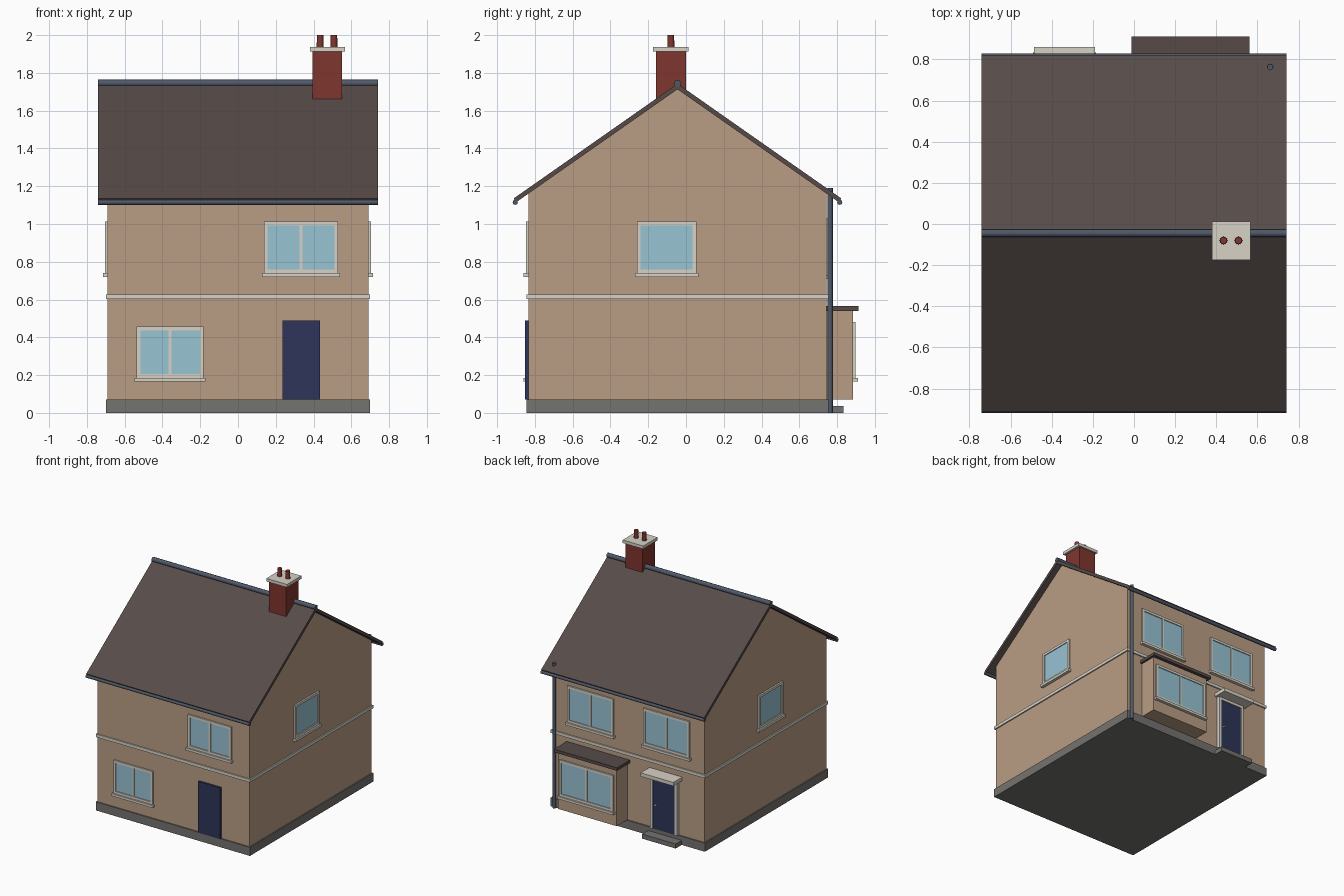
import bpy, bmesh, math
from mathutils import Matrix, Vector

if "Cube" in bpy.data.objects:
    bpy.data.objects.remove(bpy.data.objects["Cube"])


def mat(name, r, g, b):
    lin = [((c / 255 + 0.055) / 1.055) ** 2.4 for c in (r, g, b)]
    m = bpy.data.materials.new(name)
    m.diffuse_color = (*lin, 1)
    m.use_nodes = True
    m.node_tree.nodes["Principled BSDF"].inputs["Base Color"].default_value = m.diffuse_color
    return m


WALL = mat("tan render", 186, 157, 132)
ROOF = mat("brown tile", 86, 75, 73)
SLATE = mat("blue grey metal", 80, 89, 105)
WHITE = mat("off white trim", 215, 210, 198)
GLASS = mat("pale blue glass", 152, 195, 212)
DOOR = mat("navy paint", 45, 53, 90)
STONE = mat("grey stone", 116, 115, 112)
BRICK = mat("red brick", 128, 54, 46)

# Main dimensions
HX, Y0, Y1, RIDGE, SLOPE = 0.69, -0.835, 0.745, -0.045, 0.70
APEX = 1.713


def finish(name, bm, material):
    bmesh.ops.recalc_face_normals(bm, faces=bm.faces)
    me = bpy.data.meshes.new(name)
    bm.to_mesh(me)
    bm.free()
    me.materials.append(material)
    ob = bpy.data.objects.new(name, me)
    bpy.context.scene.collection.objects.link(ob)
    return ob


def boxes(name, material, *corner_pairs):
    """One object made of boxes, each given by two opposite corners."""
    bm = bmesh.new()
    for a, b in corner_pairs:
        a, b = Vector(a), Vector(b)
        size = [abs(q - p) for p, q in zip(a, b)]
        m = Matrix.Translation((a + b) / 2) @ Matrix.Diagonal((*size, 1))
        bmesh.ops.create_cube(bm, size=1, matrix=m)
    return finish(name, bm, material)


def prism(name, material, profile, x0, x1):
    """Extrude a (y, z) profile along x."""
    bm = bmesh.new()
    f = bm.faces.new([bm.verts.new((x0, y, z)) for y, z in profile])
    r = bmesh.ops.extrude_face_region(bm, geom=[f])
    vs = [v for v in r["geom"] if isinstance(v, bmesh.types.BMVert)]
    bmesh.ops.translate(bm, verts=vs, vec=(x1 - x0, 0, 0))
    return finish(name, bm, material)


def rod(name, material, a, b, radius, sides=12, tip=None):
    a, b = Vector(a), Vector(b)
    d = b - a
    m = Matrix.Translation((a + b) / 2) @ d.to_track_quat("Z", "Y").to_matrix().to_4x4()
    bm = bmesh.new()
    bmesh.ops.create_cone(bm, cap_ends=True, segments=sides, radius1=radius,
                          radius2=tip or radius, depth=d.length, matrix=m)
    for f in bm.faces:
        f.smooth = len(f.verts) == 4
    for e in bm.edges:
        e.smooth = all(len(f.verts) == 4 for f in e.link_faces)
    return finish(name, bm, material)


# Wall coordinates: u along the wall, d outward from it, z up
FACES = {
    "front": lambda u, d, z: (u, Y0 - d, z),
    "back": lambda u, d, z: (u, Y1 + d, z),
    "bay": lambda u, d, z: (u, 0.885 + d, z),
    "right": lambda u, d, z: (HX + d, u, z),
    "left": lambda u, d, z: (-HX - d, u, z),
}


def window(name, face, u0, u1, z0, z1, panes):
    p, w, d = FACES[face], 0.02, 0.013
    bars = [(u0, u0 + w, z0, z1, d), (u1 - w, u1, z0, z1, d),
            (u0 + w, u1 - w, z0, z0 + w, d), (u0 + w, u1 - w, z1 - w, z1, d),
            (u0 - 0.01, u1 + 0.01, z0 - 0.02, z0, 0.025)]
    if panes == 2:
        c = (u0 + u1) / 2
        bars.append((c - 0.008, c + 0.008, z0 + w, z1 - w, 0.011))
    boxes(name + "_frame", WHITE,
          *[(p(a, -0.01, lo), p(b, out, hi)) for a, b, lo, hi, out in bars])
    boxes(name + "_glass", GLASS,
          (p(u0 + 0.01, -0.002, z0 + 0.01), p(u1 - 0.01, 0.006, z1 - 0.01)))


# Plinth, walls and string course
boxes("plinth", STONE, ((-0.70, Y0 - 0.01, 0), (0.70, Y1 + 0.01, 0.07)))
eave = APEX - (RIDGE - Y0) * SLOPE + 0.003
prism("walls", WALL, [(Y0, 0.05), (Y1, 0.05), (Y1, eave),
                      (RIDGE, APEX + 0.003), (Y0, eave)], -HX, HX)
boxes("string_course", WHITE,
      ((-0.70, Y0 - 0.01, 0.602), (0.70, Y1 + 0.01, 0.627)))

# Roof, ridge cap and gutters
R, T = 0.855, 0.03
low = APEX - R * SLOPE
prism("roof", ROOF, [(RIDGE - R, low), (RIDGE, APEX), (RIDGE + R, low),
                     (RIDGE + R + 0.012, low + 0.021), (RIDGE, APEX + T),
                     (RIDGE - R - 0.012, low + 0.021)], -0.74, 0.74)
rod("ridge_cap", SLATE, (-0.742, RIDGE, 1.745), (0.742, RIDGE, 1.745), 0.019, 8)
for side, s in (("front", -1), ("back", 1)):
    y = RIDGE + s * 0.859
    rod(side + "_gutter", SLATE, (-0.742, y, 1.115), (0.742, y, 1.115), 0.014, 8)
rod("drainpipe", SLATE, (0.662, 0.763, 0), (0.662, 0.763, 1.19), 0.014)

# Chimney
boxes("chimney_stack", BRICK, ((0.395, -0.16, 1.55), (0.55, 0.0, 1.915)))
boxes("chimney_cap", WHITE, ((0.38, -0.175, 1.912), (0.567, 0.012, 1.937)))
for i, x in enumerate((0.435, 0.508)):
    rod(f"chimney_pot_{i + 1}", BRICK, (x, -0.08, 1.93), (x, -0.08, 2.0), 0.019, 12, 0.017)

# Bay on the back wall
boxes("bay_walls", WALL, ((0.01, Y1 - 0.02, 0.07), (0.545, 0.885, 0.545)))
boxes("bay_roof", ROOF, ((-0.012, Y1 - 0.02, 0.54), (0.562, 0.912, 0.565)))

# Windows
window("front_lower_window", "front", -0.537, -0.182, 0.185, 0.457, 2)
window("front_upper_window", "front", 0.137, 0.53, 0.74, 1.012, 2)
for side in ("right", "left"):
    window(side + "_window", side, -0.26, 0.055, 0.74, 1.012, 1)
window("back_upper_window_1", "back", 0.13, 0.55, 0.73, 1.03, 2)
window("back_upper_window_2", "back", -0.56, -0.14, 0.73, 1.03, 2)
window("bay_window", "bay", 0.035, 0.525, 0.185, 0.482, 2)

# Front door
boxes("front_door", DOOR, ((0.235, Y0 - 0.018, 0.07), (0.435, Y0 + 0.01, 0.49)))

# Back door with frame, knob, canopy and step
boxes("back_door", DOOR, ((-0.435, Y1 - 0.01, 0.07), (-0.235, Y1 + 0.018, 0.50)))
boxes("back_door_frame", WHITE,
      ((-0.457, Y1 - 0.01, 0.07), (-0.435, Y1 + 0.025, 0.525)),
      ((-0.235, Y1 - 0.01, 0.07), (-0.213, Y1 + 0.025, 0.525)),
      ((-0.435, Y1 - 0.01, 0.50), (-0.235, Y1 + 0.025, 0.525)))
rod("back_door_knob", WHITE, (-0.26, Y1 + 0.015, 0.27), (-0.26, Y1 + 0.03, 0.27), 0.008)
boxes("canopy", WHITE, ((-0.487, Y1 - 0.01, 0.522), (-0.19, 0.86, 0.552)))
boxes("back_step", STONE, ((-0.49, Y1 - 0.01, 0), (-0.185, 0.833, 0.037)))
